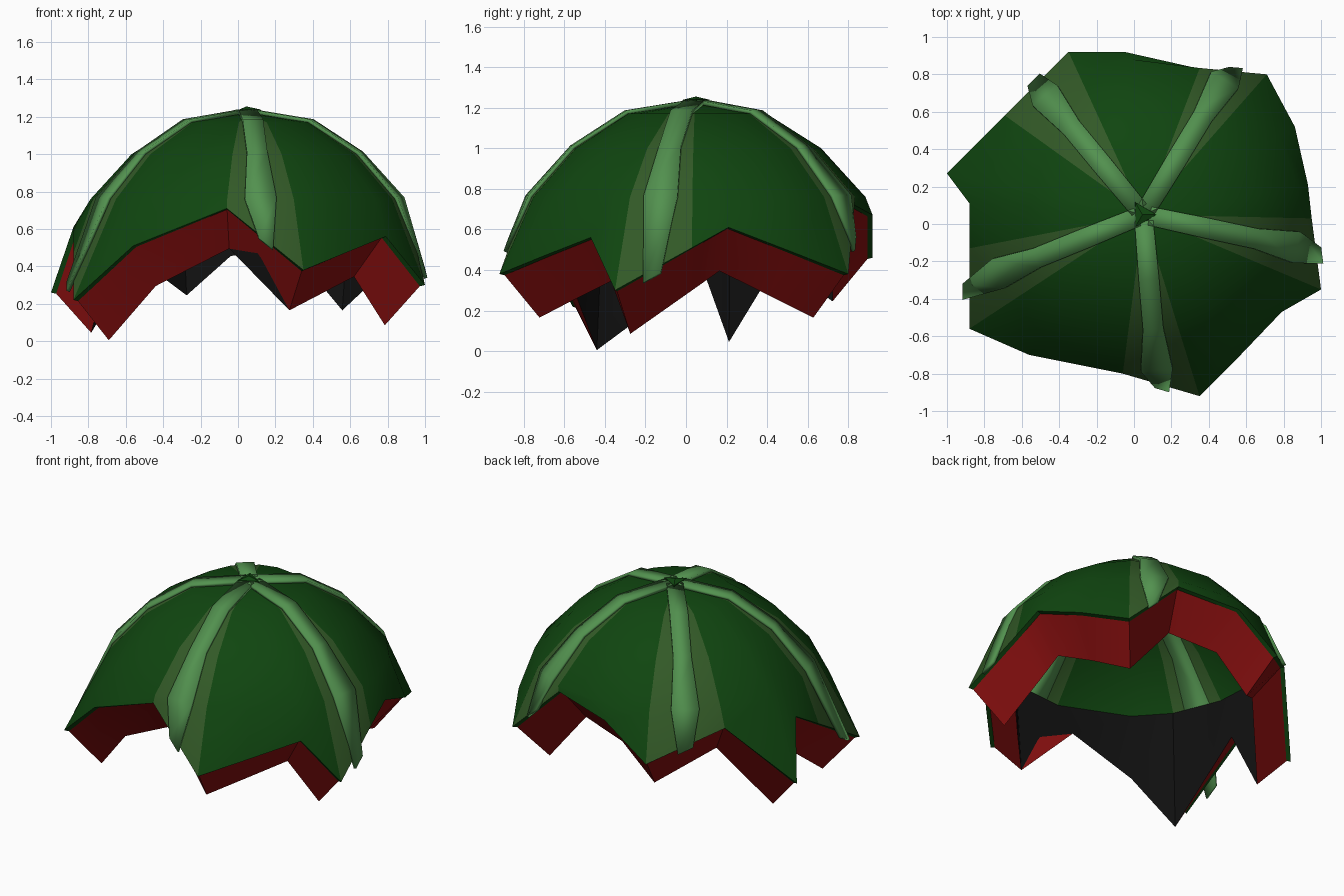
import bpy
from mathutils import Vector

if "Cube" in bpy.data.objects:
    bpy.data.objects.remove(bpy.data.objects["Cube"], do_unlink=True)


def material(name, rgb):
    m = bpy.data.materials.new(name)
    m.use_nodes = True
    m.diffuse_color = (*rgb, 1)
    m.node_tree.nodes["Principled BSDF"].inputs["Base Color"].default_value = (*rgb, 1)
    return m


DARK = material("dark green rind", (0.005, 0.06, 0.005))
OLIVE = material("olive stripe border", (0.032, 0.1, 0.02))
LIGHT = material("light green stripe", (0.085, 0.285, 0.078))
RED = material("red flesh", (0.25, 0.005, 0.005))
BLACK = material("black inside", (0.005, 0.005, 0.005))


def build(name, verts, faces, mats, indices=None, smooth=True):
    mesh = bpy.data.meshes.new(name)
    mesh.from_pydata([tuple(v) for v in verts], [], faces)
    for m in mats:
        mesh.materials.append(m)
    for poly, k in zip(mesh.polygons, indices or []):
        poly.material_index = k
    ob = bpy.data.objects.new(name, mesh)
    bpy.context.collection.objects.link(ob)
    if smooth:
        bpy.ops.object.select_all(action="DESELECT")
        ob.select_set(True)
        bpy.context.view_layer.objects.active = ob
        bpy.ops.object.shade_smooth_by_angle(angle=0.6)
    return ob


def band(name, lower, upper, mat, flip=False):
    """Closed strip of quads between two loops."""
    n = len(lower)
    faces = []
    for i in range(n):
        j = (i + 1) % n
        f = (i, j, n + j, n + i)
        faces.append(f[::-1] if flip else f)
    return build(name, lower + upper, faces, [mat])


# Jagged broken rim, counter-clockwise
RIM = [Vector(p) for p in (
    (-.88, -.56, .22), (-.56, -.70, .51), (-.06, -.80, .71), (.35, -.92, .38),
    (.57, -.70, .47), (.79, -.47, .56), (1, -.35, .30), (.95, .03, .51),
    (.93, .21, .61), (.86, .52, .49), (.71, .80, .38), (.35, .83, .72),
    (-.05, .92, .67), (-.35, .92, .46), (-.69, .58, .66), (-1, .27, .26),
    (-.88, .11, .61), (-.88, -.13, .47))]
N = len(RIM)
STRIPED = (2, 6, 10, 13, 17)      # rim segments that carry a stripe
APEX = Vector((.05, .05, 1.22))


def ring(radius, z):
    loop = []
    for p in RIM:
        d = Vector((p.x - APEX.x, p.y - APEX.y, 0)).normalized()
        loop.append(Vector((APEX.x, APEX.y, z)) + d * radius)
    return loop


# Rind dome: rim, three rings and the apex
loops = [RIM, ring(.84, .76), ring(.62, 1.0), ring(.35, 1.17)]
verts = [v for loop in loops for v in loop] + [APEX]
faces, colours = [], []
for level in range(len(loops)):
    for i in range(N):
        j = (i + 1) % N
        a, b = level * N + i, level * N + j
        if level < len(loops) - 1:
            faces.append((a, b, b + N, a + N))
        else:
            faces.append((a, b, len(verts) - 1))
        colours.append(1 if i in STRIPED else 0)
build("rind_dome", verts, faces, [DARK, OLIVE], colours)

# Broken edge: thin rind lip, red flesh, black inner wall
lip = [Vector((p.x * .972, p.y * .972, p.z - .006)) for p in RIM]
flesh = [Vector((p.x * .785, p.y * .785, p.z - .215)) for p in RIM]
inner = [Vector((p.x * .99, p.y * .99, p.z)) for p in loops[1]]
band("rind_lip", lip, RIM, DARK)
band("flesh_band", flesh, lip, RED)
band("inner_wall", flesh, inner, BLACK, flip=True)

# Raised light stripes running from the rim to the top
HALF_WIDTHS = (.05, .085, .055, .055, .05)
for number, i in enumerate(STRIPED):
    j = (i + 1) % N
    points = []
    for level, half in enumerate(HALF_WIDTHS):
        if level < len(loops):
            a, b = loops[level][i], loops[level][j]
            mid = (a + b) / 2
            if level == 0:
                mid += (mid - (loops[1][i] + loops[1][j]) / 2) * .12
        else:
            mid = APEX + Vector((mid.x - APEX.x, mid.y - APEX.y, 0)) * .1
        side = (b - a).normalized() * half
        out = (mid - Vector((APEX.x, APEX.y, .3))).normalized() * .018
        points += [mid - side + out, mid + side + out]
    quads = [(k, k + 1, k + 3, k + 2) for k in range(0, len(points) - 2, 2)]
    stripe = build(f"light_stripe_{number + 1}", points, quads, [LIGHT])
    solid = stripe.modifiers.new("thickness", "SOLIDIFY")
    solid.thickness = .02
    solid.offset = -1

# Three-sided stem stub
bpy.ops.mesh.primitive_cone_add(vertices=3, radius1=.085, radius2=.075, depth=.04,
                                location=(APEX.x - .005, APEX.y, 1.22))
stub = bpy.context.object
bpy.ops.mesh.primitive_cone_add(vertices=3, radius1=.075, radius2=0, depth=.016,
                                location=(APEX.x - .005, APEX.y, 1.247))
cap = bpy.context.object
for ob, name in ((stub, "stem_stub"), (cap, "stem_cap")):
    ob.name = name
    ob.data.materials.append(DARK)
    ob.rotation_euler.z = -1.5708
